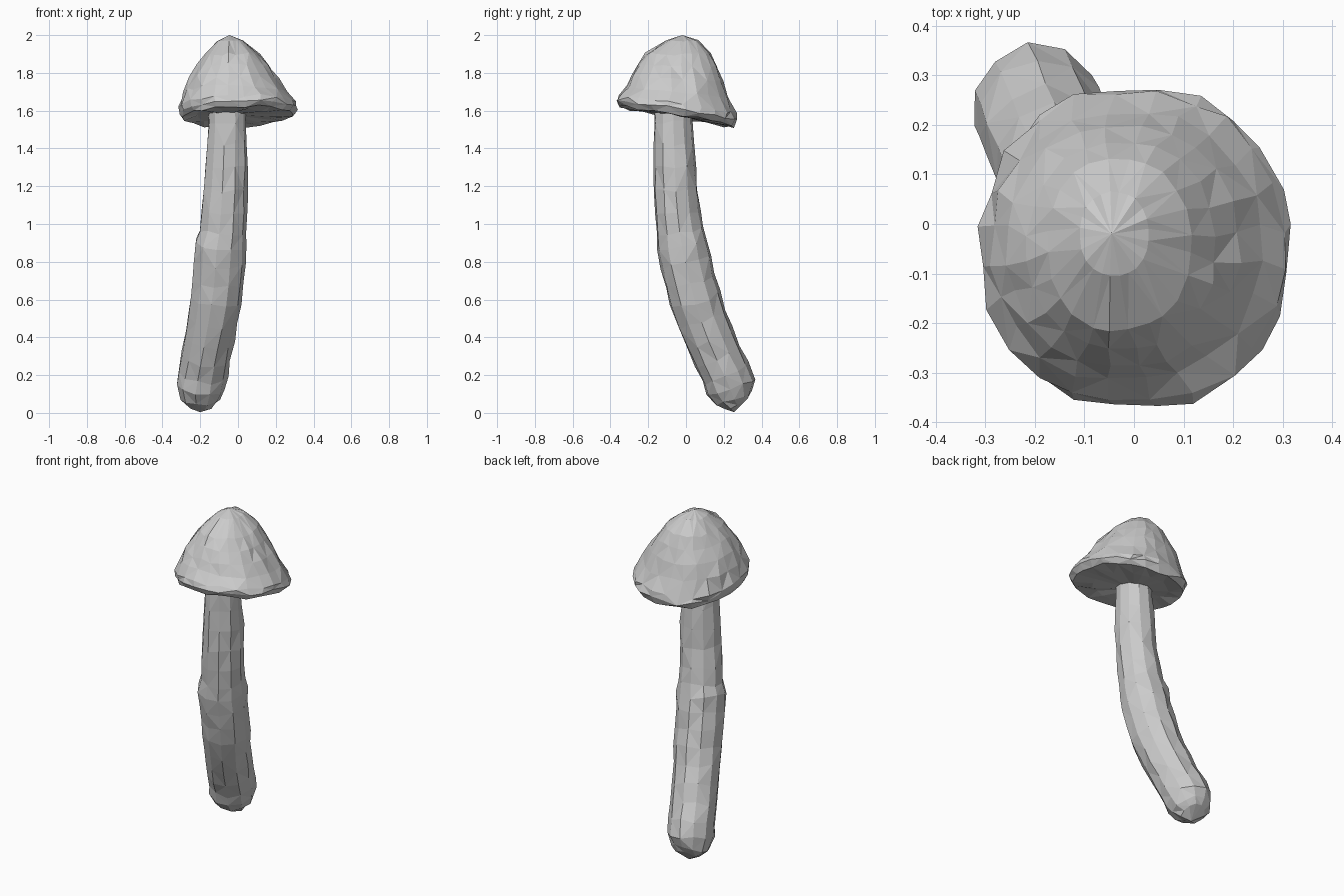
import bpy, bmesh, math, random
from mathutils import Vector

if "Cube" in bpy.data.objects:
    bpy.data.objects.remove(bpy.data.objects["Cube"])

random.seed(7)


def jitter(amount):
    return random.uniform(-amount, amount)


def loft(name, rings, start, end):
    """Skin a list of point rings, close both ends with fans, keep faces flat."""
    bm = bmesh.new()
    loops = [[bm.verts.new(p) for p in ring] for ring in rings]
    n = len(loops[0])
    for k, (a, b) in enumerate(zip(loops, loops[1:])):
        for i in range(n):
            j = (i + 1) % n
            if (i + k) % 2:
                bm.faces.new((a[i], a[j], b[j]))
                bm.faces.new((a[i], b[j], b[i]))
            else:
                bm.faces.new((a[i], a[j], b[i]))
                bm.faces.new((a[j], b[j], b[i]))
    for loop, tip in ((loops[0], start), (loops[-1], end)):
        v = bm.verts.new(tip)
        for i in range(n):
            bm.faces.new((loop[i], loop[(i + 1) % n], v))
    bmesh.ops.recalc_face_normals(bm, faces=bm.faces)
    mesh = bpy.data.meshes.new(name)
    bm.to_mesh(mesh)
    bm.free()
    obj = bpy.data.objects.new(name, mesh)
    bpy.context.collection.objects.link(obj)
    return obj


# Stem: leaning path, (x, y, z, radius)
path = [(-.205, .268, .05, .07), (-.205, .253, .08, .105), (-.2, .235, .14, .13),
        (-.187, .21, .21, .132), (-.17, .165, .3, .13), (-.152, .122, .4, .131),
        (-.133, .083, .5, .132), (-.117, .05, .6, .135), (-.105, .022, .7, .134),
        (-.097, -.002, .8, .135), (-.091, -.021, .89, .136), (-.08, -.032, .96, .124),
        (-.073, -.044, 1.06, .119), (-.066, -.054, 1.18, .114), (-.061, -.059, 1.3, .112),
        (-.058, -.063, 1.42, .106), (-.057, -.067, 1.54, .1), (-.057, -.067, 1.62, .098)]
SIDES = 11
rings = []
for k, (x, y, z, r) in enumerate(path):
    a = Vector(path[max(k - 1, 0)][:3])
    b = Vector(path[min(k + 1, len(path) - 1)][:3])
    t = (b - a).normalized()
    u = Vector((0, 1, 0)).cross(t).normalized()
    v = t.cross(u)
    ring = []
    for i in range(SIDES):
        ang = math.tau * i / SIDES
        rr = r * 1.02 + jitter(.005)
        ring.append(Vector((x, y, z)) + u * rr * math.cos(ang)
                    + v * rr * math.sin(ang) + t * jitter(.012))
    rings.append(ring)
loft("stem", rings, (-.2, .255, .004), (-.057, -.067, 1.63))

# Cap: tilted rings from crown over the rim to the underside,
# (centre x, centre y, z, radius x, radius y, tilt, roughness)
levels = [(-.04, -.02, 1.97, .07, .085, 0, .004),
          (-.03, -.04, 1.9, .145, .175, 0, .008),
          (-.025, -.045, 1.84, .19, .21, .005, .008),
          (-.022, -.045, 1.77, .235, .245, .015, .008),
          (-.015, -.045, 1.7, .272, .272, .03, .008),
          (-.002, -.048, 1.63, .308, .315, .05, .009),
          (.005, -.05, 1.6, .308, .325, .055, .009),
          (0, -.05, 1.568, .29, .305, .055, .009),
          (-.015, -.052, 1.572, .2, .21, .035, .008)]
SEGS = 24
rings = []
for cx, cy, z, rx, ry, tilt, rough in levels:
    ring = []
    for i in range(SEGS):
        ang = math.tau * (i + .5) / SEGS + jitter(.04)
        c, s = math.cos(ang), math.sin(ang)
        f = (abs(c) ** 2.2 + abs(s) ** 2.2) ** (-1 / 2.2) + jitter(rough) * 3
        ring.append((cx + rx * c * f, cy + ry * s * f,
                     z - tilt * s + .01 * c * (tilt > .04) + jitter(rough)))
    rings.append(ring)
loft("cap", rings, (-.045, -.02, 2.0), (-.057, -.067, 1.58))
